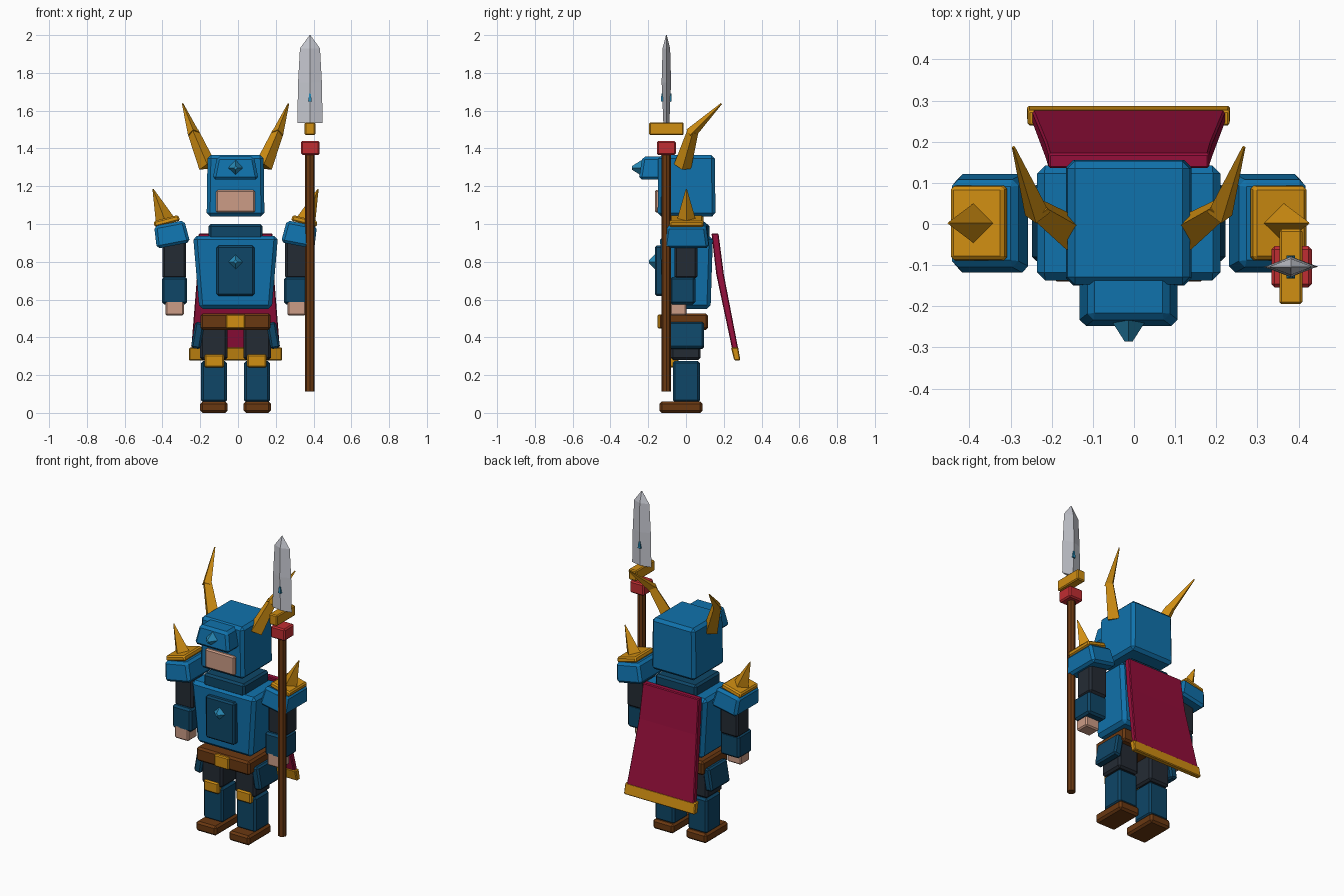
import bpy, bmesh
from mathutils import Vector, Matrix

if "Cube" in bpy.data.objects:
    bpy.data.objects.remove(bpy.data.objects["Cube"])


def material(name, r, g, b):
    lin = [((c / 255 + 0.055) / 1.055) ** 2.4 if c > 10 else c / 3295 for c in (r, g, b)]
    m = bpy.data.materials.new(name)
    m.use_nodes = True
    m.diffuse_color = (*lin, 1)
    m.node_tree.nodes["Principled BSDF"].inputs["Base Color"].default_value = (*lin, 1)
    return m


BLUE = material("armour_blue", 16, 114, 172)
NAVY = material("deep_blue", 14, 70, 103)
DARK = material("dark_cloth", 36, 43, 52)
GOLD = material("gold", 208, 142, 18)
BROWN = material("brown_leather", 106, 56, 17)
CRIMSON = material("crimson_cloth", 148, 14, 58)
RED = material("red_collar", 192, 45, 50)
SKIN = material("skin", 204, 156, 134)
STEEL = material("steel", 198, 200, 208)
GEM = material("gem_blue", 40, 138, 182)

MID = -0.013  # body centre line


def finish(name, bm, mat):
    bmesh.ops.recalc_face_normals(bm, faces=bm.faces)
    mesh = bpy.data.meshes.new(name)
    bm.to_mesh(mesh)
    bm.free()
    mesh.materials.append(mat)
    ob = bpy.data.objects.new(name, mesh)
    bpy.context.collection.objects.link(ob)
    return ob


def loft(name, rings, mat, bevel=0.0):
    """Skin a stack of four-point rings, cap the ends and chamfer the edges."""
    bm = bmesh.new()
    rows = [[bm.verts.new(p) for p in ring] for ring in rings]
    for low, high in zip(rows, rows[1:]):
        for i in range(4):
            j = (i + 1) % 4
            bm.faces.new((low[i], low[j], high[j], high[i]))
    bm.faces.new(rows[0][::-1])
    bm.faces.new(rows[-1])
    ob = finish(name, bm, mat)
    if bevel:
        mod = ob.modifiers.new("chamfer", 'BEVEL')
        mod.width = bevel
        mod.segments = 1
    return ob


def rect(x, y, z, hx, y1):
    return [(x - hx, y, z), (x + hx, y, z), (x + hx, y1, z), (x - hx, y1, z)]


def box(name, x, hx, y, z, mat, bevel=0.012, top=(1, 1), tilt=0):
    """Chamfered box: centre x and half width, y range, z range, top scale."""
    c = Vector((x, sum(y) / 2, sum(z) / 2))
    hy, hz = (y[1] - y[0]) / 2, (z[1] - z[0]) / 2
    rings = [rect(0, -hy, -hz, hx, hy),
             rect(0, -hy * top[1], hz, hx * top[0], hy * top[1])]
    ob = loft(name, rings, mat, bevel)
    ob.location = c
    ob.rotation_euler.y = tilt
    return ob


def spike(name, start, end, r1, r2, mat, sides=4):
    a, b = Vector(start), Vector(end)
    d = b - a
    bm = bmesh.new()
    bmesh.ops.create_cone(bm, cap_ends=True, segments=sides, radius1=r1,
                          radius2=r2, depth=d.length)
    rot = Vector((0, 0, 1)).rotation_difference(d).to_matrix().to_4x4()
    bm.transform(Matrix.Translation((a + b) / 2) @ rot)
    return finish(name, bm, mat)


# Head
box("helmet", MID, 0.153, (-0.15, 0.156), (1.04, 1.365), BLUE, 0.018, (0.97, 0.98))
box("visor", MID, 0.122, (-0.25, -0.06), (1.235, 1.357), BLUE, 0.015, (0.8, 0.8))
box("face", MID, 0.103, (-0.165, -0.1), (1.06, 1.18), SKIN, 0.008)
spike("visor_gem", (MID, -0.235, 1.297), (MID, -0.285, 1.297), 0.042, 0.01, GEM)

# Torso
box("neck_guard", MID, 0.143, (-0.125, 0.125), (0.92, 1.0), NAVY)
box("torso", MID, 0.192, (-0.125, 0.13), (0.55, 0.937), BLUE, 0.02, (1.17, 1.1))
box("chest_plate", MID, 0.1, (-0.165, -0.1), (0.62, 0.885), NAVY, 0.01)
spike("chest_gem", (MID, -0.163, 0.8), (MID, -0.195, 0.8), 0.04, 0.01, GEM)
box("belt", MID, 0.186, (-0.137, 0.117), (0.44, 0.527), BROWN)
box("buckle", MID, 0.05, (-0.15, -0.1), (0.447, 0.522), GOLD, 0.006)

# Cape with a flared lower half and a gold hem
loft("cape", [rect(MID, 0.245, 0.335, 0.235, 0.277),
              rect(MID, 0.16, 0.735, 0.203, 0.2),
              rect(MID, 0.135, 0.95, 0.195, 0.172)], CRIMSON, 0.005)
loft("cape_hem", [rect(MID, 0.255, 0.278, 0.247, 0.288),
                  rect(MID, 0.238, 0.347, 0.245, 0.276)], GOLD, 0.005)

# Paired parts
for side, s in (("left_", 1), ("right_", -1)):
    def at(x):
        return MID + s * x

    # Legs
    box(side + "thigh", at(0.115), 0.072, (-0.08, 0.077), (0.28, 0.46), DARK)
    box(side + "hip_plate", at(0.2), 0.025, (-0.09, 0.095), (0.34, 0.48), NAVY, 0.01,
        tilt=-s * 0.17)
    box(side + "shin", at(0.114), 0.068, (-0.07, 0.073), (0.055, 0.275), NAVY)
    box(side + "knee_pad", at(0.113), 0.052, (-0.09, -0.04), (0.24, 0.31), GOLD, 0.008)
    box(side + "shoe", at(0.115), 0.072, (-0.14, 0.087), (0, 0.06), BROWN)

    # Arms
    box(side + "upper_arm", at(0.325), 0.063, (-0.062, 0.06), (0.71, 0.92), DARK)
    box(side + "forearm", at(0.323), 0.067, (-0.085, 0.05), (0.575, 0.72), NAVY)
    box(side + "hand", at(0.323), 0.049, (-0.085, 0.003), (0.515, 0.6), SKIN, 0.008)

    # Shoulder armour
    box(side + "shoulder", at(0.34), 0.09, (-0.12, 0.123), (0.885, 1.005), BLUE, 0.015,
        (0.9, 0.86), s * 0.19)
    box(side + "shoulder_plate", at(0.365), 0.07, (-0.09, 0.095), (1.0, 1.032), GOLD,
        0.008, (0.95, 0.95), s * 0.25)
    spike(side + "shoulder_spike", (at(0.372), 0.002, 1.015), (at(0.437), 0.002, 1.185),
          0.052, 0.003, GOLD)

    # Horns bend outward, then back
    elbow = Vector((at(0.226), 0.036, 1.49))
    tip = Vector((at(0.28), 0.187, 1.637))
    spike(side + "horn_base", (at(0.148), -0.018, 1.305), elbow, 0.047, 0.03, GOLD)
    spike(side + "horn_tip", elbow.lerp(tip, -0.08), tip, 0.031, 0.004, GOLD)

# Spear
SX, SY = 0.381, -0.104
spike("spear_shaft", (SX, SY, 0.113), (SX, SY, 1.38), 0.025, 0.025, BROWN, 8)
box("spear_collar", SX + 0.002, 0.049, (SY - 0.05, SY + 0.05), (1.365, 1.44), RED, 0.008)
box("spear_guard", SX, 0.028, (-0.195, -0.012), (1.47, 1.537), GOLD, 0.006)
loft("spear_blade", [[(SX - w, SY, z), (SX, SY - t, z), (SX + w, SY, z), (SX, SY + t, z)]
                     for z, w, t in ((1.535, 0.067, 0.016), (1.75, 0.063, 0.025),
                                     (1.93, 0.053, 0.02), (2.0, 0.002, 0.002))], STEEL)
box("blade_gem", SX, 0.01, (SY - 0.028, SY + 0.028), (1.648, 1.69), GEM, 0, (0.4, 0.95))
